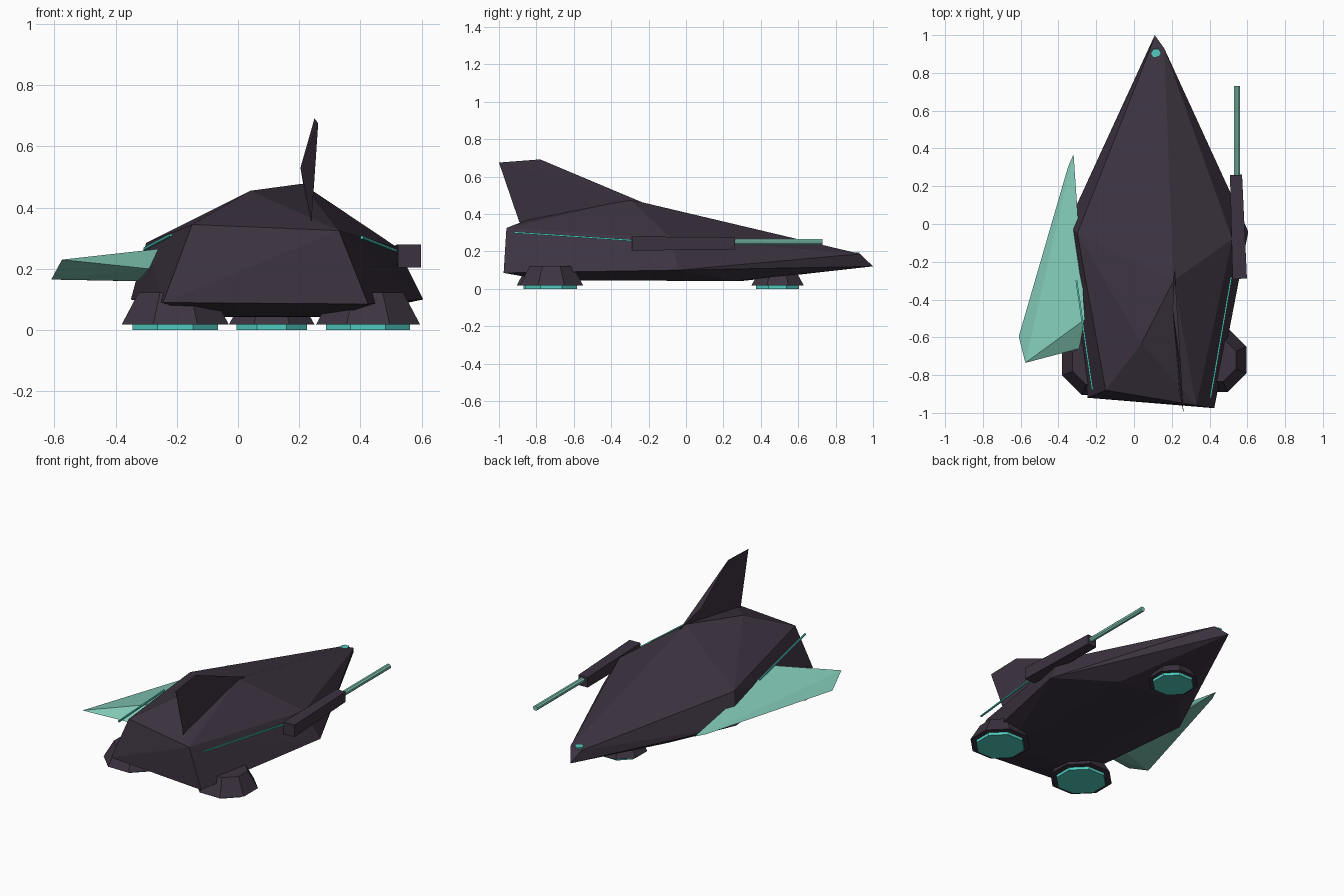
import bpy, bmesh, math
from mathutils import Vector, Matrix

cube = bpy.data.objects.get("Cube")
if cube:
    bpy.data.objects.remove(cube, do_unlink=True)


def material(name, rgb):
    m = bpy.data.materials.new(name)
    m.use_nodes = True
    m.diffuse_color = (*rgb, 1)
    m.node_tree.nodes["Principled BSDF"].inputs["Base Color"].default_value = (*rgb, 1)
    return m


DARK = material("dark_plum", (0.045, 0.033, 0.051))
WING = material("pale_teal", (0.22, 0.58, 0.46))
GLOW = material("bright_cyan", (0.08, 0.60, 0.52))


def finish(name, bm, mat):
    bmesh.ops.recalc_face_normals(bm, faces=bm.faces)
    mesh = bpy.data.meshes.new(name)
    bm.to_mesh(mesh)
    bm.free()
    mesh.materials.append(mat)
    obj = bpy.data.objects.new(name, mesh)
    bpy.context.collection.objects.link(obj)
    return obj


def faceted(name, points, mat):
    """Closed faceted solid wrapped round a few corner points."""
    bm = bmesh.new()
    for p in points:
        bm.verts.new(p)
    out = bmesh.ops.convex_hull(bm, input=bm.verts)
    loose = [v for v in bm.verts if not v.link_faces]
    bmesh.ops.delete(bm, geom=loose, context='VERTS')
    return finish(name, bm, mat)


def prism(name, start, end, r0, r1, sides, mat):
    """Tapered prism from start to end; radii are measured to the flats."""
    a, b = Vector(start), Vector(end)
    axis = b - a
    k = 1 / math.cos(math.pi / sides)
    bm = bmesh.new()
    bmesh.ops.create_cone(
        bm, cap_ends=True, segments=sides, radius1=r0 * k, radius2=r1 * k,
        depth=axis.length,
        matrix=Matrix.Translation((a + b) / 2)
        @ axis.to_track_quat('Z', 'Y').to_matrix().to_4x4()
        @ Matrix.Rotation(math.pi / sides, 4, 'Z'))
    return finish(name, bm, mat)


# Main hull: slightly skewed wedge with a stern face, hump, shoulders and chines
faceted("hull", [
    (0.11, 1.0, 0.12), (0.16, 0.93, 0.187), (0.085, 0.925, 0.18),
    (0.21, -0.30, 0.478), (0.04, -0.63, 0.455),
    (-0.15, -0.88, 0.345), (0.33, -0.96, 0.325),
    (-0.245, -0.92, 0.09), (0.425, -0.975, 0.085),
    (0.52, -0.08, 0.27), (-0.30, -0.05, 0.285),
    (0.605, -0.04, 0.10), (-0.35, 0.0, 0.10),
    (-0.10, 0.30, 0.042), (0.33, 0.26, 0.042),
    (-0.12, -0.70, 0.045), (0.33, -0.75, 0.045)], DARK)

# Tail fin
faceted("tail_fin", [
    (0.215, -0.24, 0.465), (0.24, -0.89, 0.353), (0.25, -0.78, 0.692),
    (0.262, -1.0, 0.675), (0.204, -0.45, 0.53), (0.23, -0.6, 0.40)], DARK)

# Single side wing
faceted("side_wing", [
    (-0.61, -0.595, 0.165), (-0.575, -0.735, 0.23), (-0.32, 0.37, 0.165),
    (-0.35, 0.30, 0.16), (-0.26, -0.505, 0.265), (-0.29, -0.66, 0.20),
    (-0.33, -0.50, 0.16)], WING)

# Side cannon
prism("cannon_housing", (0.56, -0.29, 0.242), (0.54, 0.26, 0.243), 0.038, 0.032, 4, DARK)
prism("cannon_barrel", (0.545, 0.25, 0.25), (0.545, 0.73, 0.25), 0.015, 0.015, 8, WING)

# Light strips along the shoulders
prism("light_strip_cannon_side", (0.405, -0.92, 0.302), (0.515, -0.28, 0.259), 0.0045, 0.0045, 4, GLOW)
prism("light_strip_wing_side", (-0.22, -0.88, 0.310), (-0.305, -0.30, 0.265), 0.0045, 0.0045, 4, GLOW)

# Nose light
prism("nose_light", (0.115, 0.905, 0.184), (0.115, 0.905, 0.193), 0.022, 0.022, 6, GLOW)

# Three lift pods with glowing pads underneath
for name, x, y, base, top, pad in (
        ("rear_pod_wing_side", -0.205, -0.73, 0.175, 0.12, 0.14),
        ("rear_pod_cannon_side", 0.425, -0.72, 0.17, 0.115, 0.137),
        ("nose_pod", 0.11, 0.49, 0.14, 0.10, 0.115)):
    prism(name, (x, y, 0.018), (x, y, 0.122 if "rear" in name else 0.09), base, top, 8, DARK)
    prism(name + "_pad", (x, y, 0), (x, y, 0.022), pad, pad, 8, GLOW)
